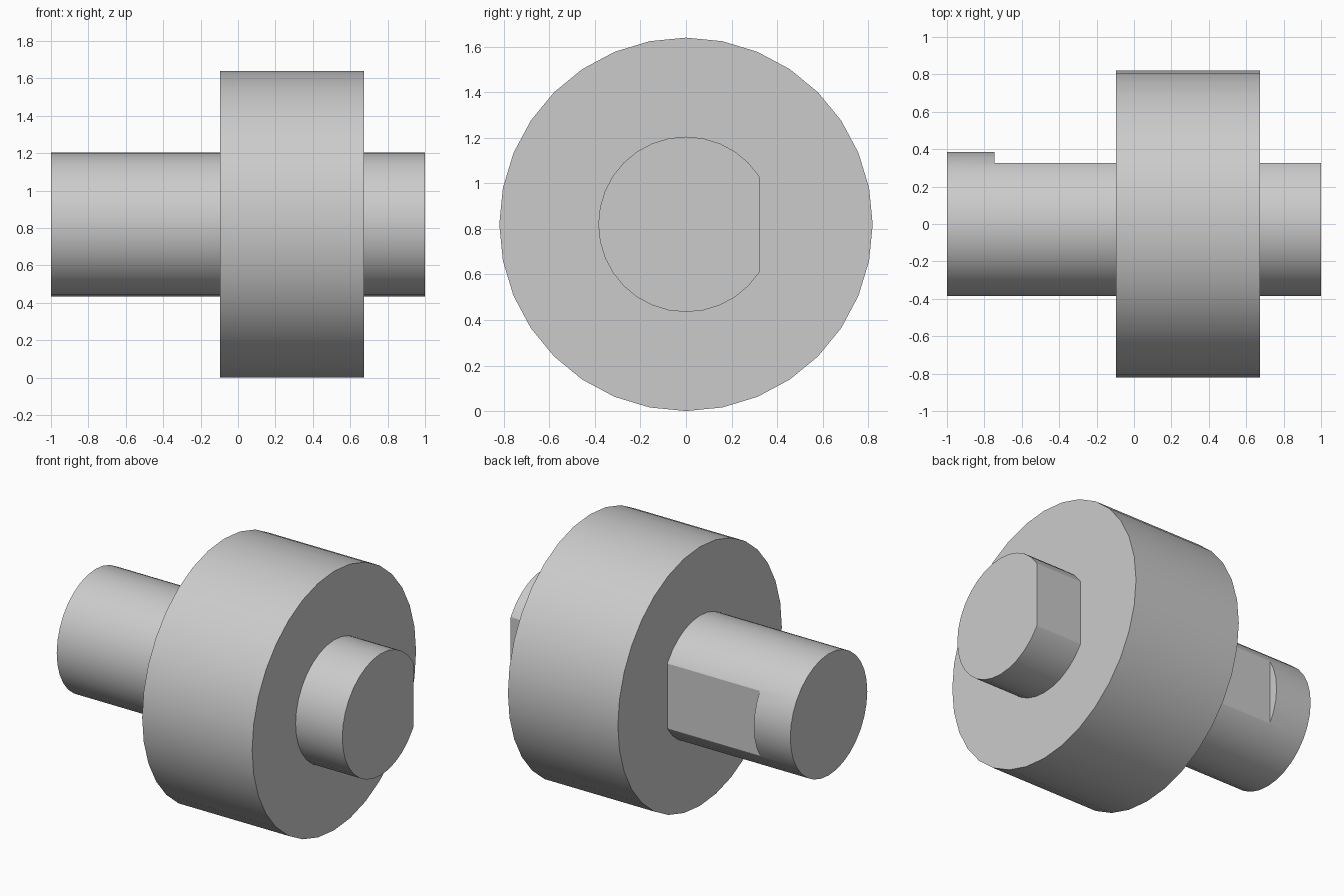
import bpy
import math

cube = bpy.data.objects.get("Cube")
if cube:
    bpy.data.objects.remove(cube, do_unlink=True)

AXIS_Z = 0.82      # height of the shaft axis
FLAT_Y = 0.325     # position of the flat on the back of the shaft
FLAT_START = -0.745

steel = bpy.data.materials.new("grey_steel")
steel.use_nodes = True
steel.diffuse_color = (0.6, 0.6, 0.6, 1)
steel.node_tree.nodes["Principled BSDF"].inputs["Base Color"].default_value = (0.6, 0.6, 0.6, 1)


def x_cylinder(name, radius, x0, x1):
    """Cylinder lying along x, with a vertex at the very top."""
    bpy.ops.mesh.primitive_cylinder_add(
        vertices=32, radius=radius, depth=x1 - x0,
        location=((x0 + x1) / 2, 0, AXIS_Z), rotation=(0, math.pi / 2, 0))
    obj = bpy.context.object
    obj.name = name
    obj.data.materials.append(steel)
    bpy.ops.object.transform_apply(location=True, rotation=True, scale=True)
    return obj


def smooth(obj):
    bpy.ops.object.select_all(action='DESELECT')
    obj.select_set(True)
    bpy.context.view_layer.objects.active = obj
    bpy.ops.object.shade_smooth_by_angle(angle=math.radians(20))


# Wide round collar
collar = x_cylinder("collar", 0.82, -0.097, 0.673)
smooth(collar)

# Shaft through the collar
shaft = x_cylinder("shaft", 0.385, -1, 1)

# Flat milled along the back, leaving a full round end
bpy.ops.mesh.primitive_cube_add(size=2, location=(FLAT_START + 1, FLAT_Y + 1, AXIS_Z))
cutter = bpy.context.object
cutter.name = "flat_cutter"
cutter.hide_render = True
cutter.data.materials.append(steel)
bpy.ops.object.transform_apply(location=True, rotation=True, scale=True)

flat = shaft.modifiers.new("flat", 'BOOLEAN')
flat.operation = 'DIFFERENCE'
flat.solver = 'EXACT'
flat.object = cutter
bpy.ops.object.select_all(action='DESELECT')
shaft.select_set(True)
bpy.context.view_layer.objects.active = shaft
bpy.ops.object.modifier_apply(modifier=flat.name)
bpy.data.objects.remove(cutter, do_unlink=True)
smooth(shaft)
